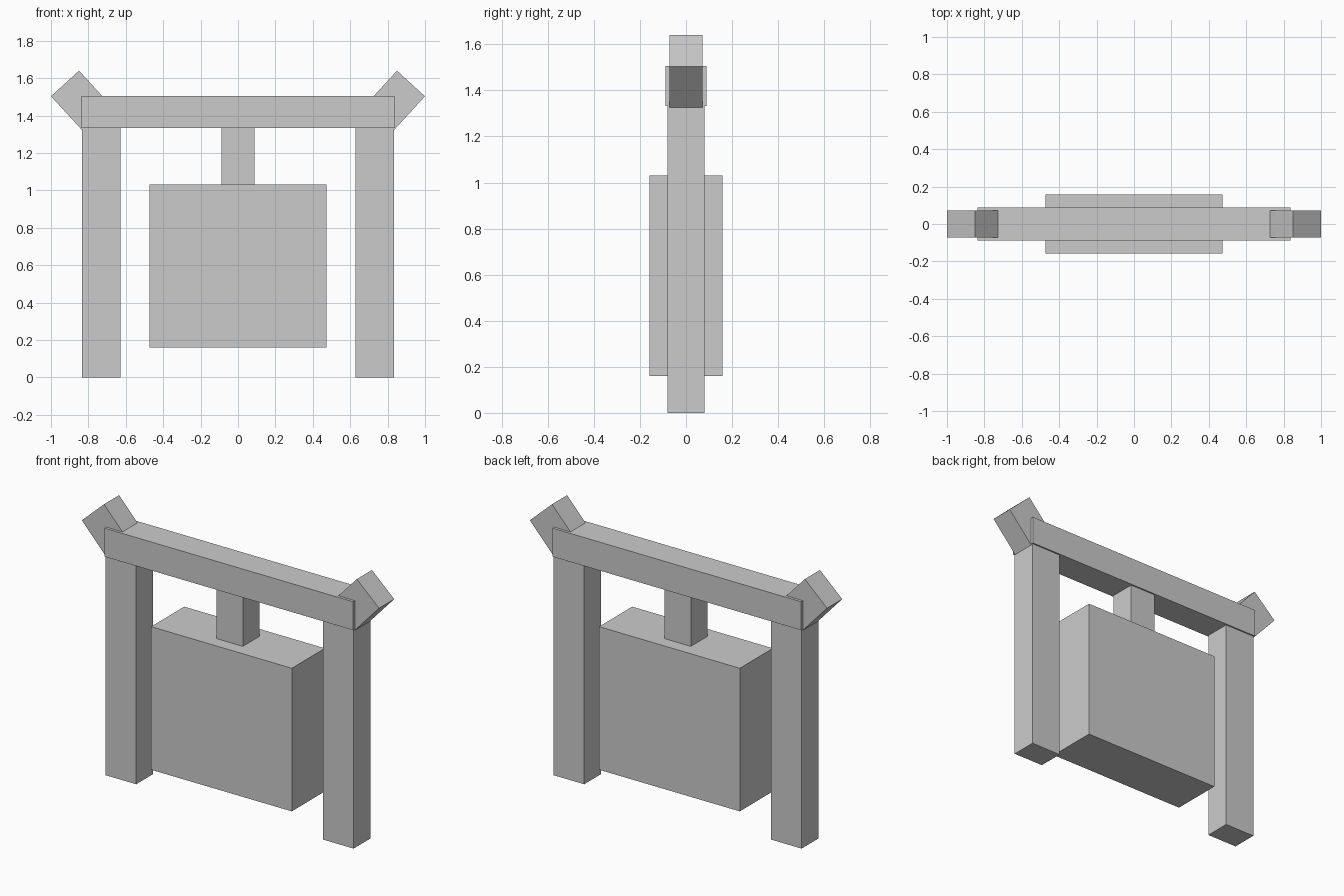
import bpy
import math

default = bpy.data.objects.get("Cube")
if default:
    bpy.data.objects.remove(default, do_unlink=True)

# Single flat grey
grey = bpy.data.materials.new("plain_grey")
grey.use_nodes = True
colour = (0.6, 0.6, 0.6, 1)
grey.diffuse_color = colour
grey.node_tree.nodes["Principled BSDF"].inputs["Base Color"].default_value = colour


def box(name, size, centre, tilt=0):
    """Box of the given size, tilted about the y axis."""
    bpy.ops.mesh.primitive_cube_add(size=1, location=centre, rotation=(0, tilt, 0))
    obj = bpy.context.object
    obj.name = name
    obj.scale = size
    bpy.ops.object.transform_apply(location=False, rotation=False, scale=True)
    obj.data.materials.append(grey)
    return obj


LEG_TOP = 1.332
BEAM_TOP = 1.505
PANEL_BOTTOM, PANEL_TOP = 0.16, 1.03

# Crossbeam resting on the legs
box("crossbeam", (1.674, 0.178, BEAM_TOP - LEG_TOP), (0, 0, (BEAM_TOP + LEG_TOP) / 2))

# Hanging panel and its hanger
box("hanging_panel", (0.946, 0.318, PANEL_TOP - PANEL_BOTTOM),
    (0, 0, (PANEL_TOP + PANEL_BOTTOM) / 2))
box("hanger", (0.177, 0.16, LEG_TOP - PANEL_TOP), (0, 0, (LEG_TOP + PANEL_TOP) / 2))

# Legs and upturned beam ends, one per side
for side, s in (("left", 1), ("right", -1)):
    box(side + "_leg", (0.205, 0.16, LEG_TOP), (s * 0.731, 0, LEG_TOP / 2))
    box(side + "_beam_end", (0.241, 0.145, 0.203), (s * 0.8435, 0, 1.4825),
        -s * math.radians(47.5))
